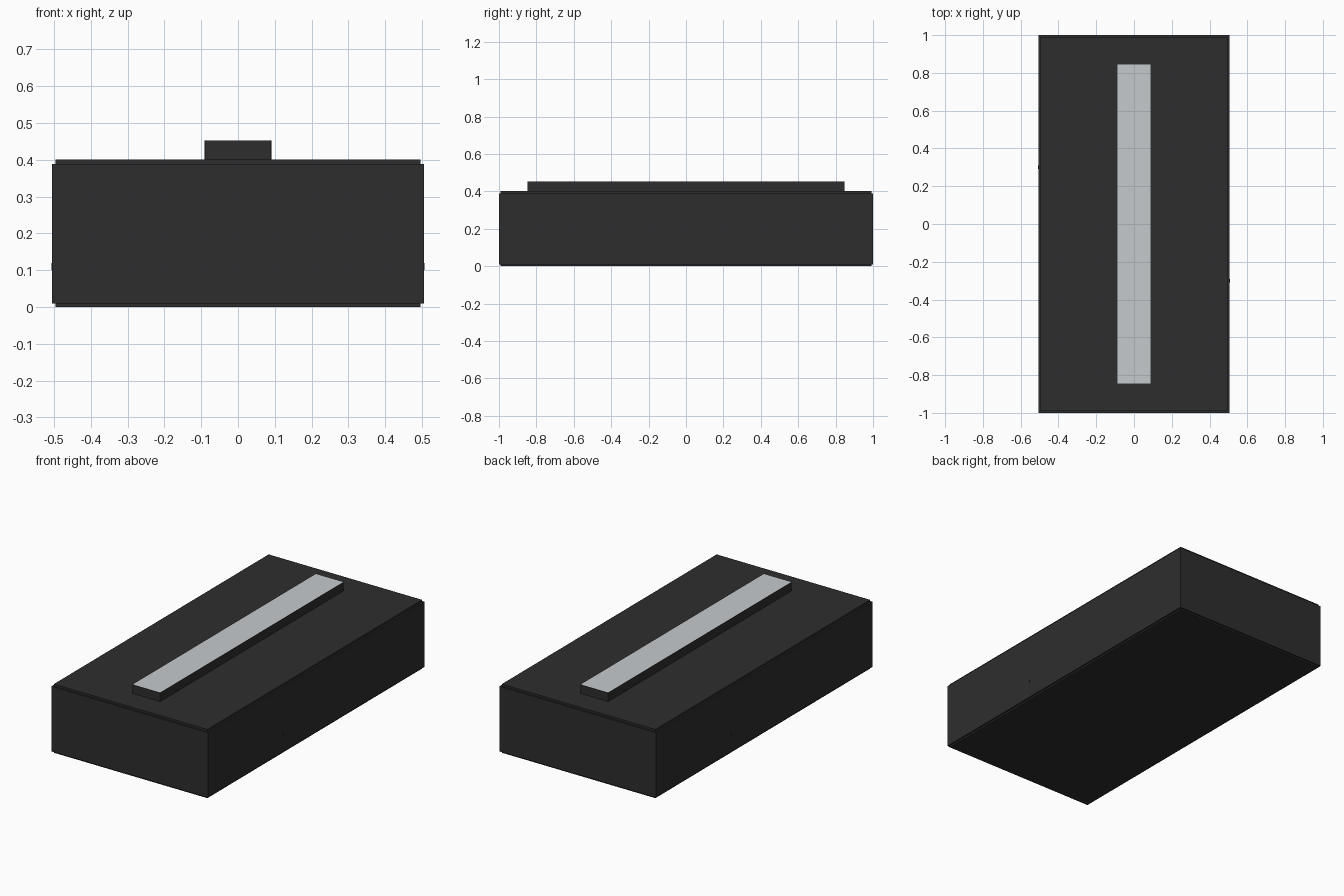
import bpy, bmesh, math
from mathutils import Matrix

if "Cube" in bpy.data.objects:
    bpy.data.objects.remove(bpy.data.objects["Cube"])


def material(name, rgb):
    m = bpy.data.materials.new(name)
    m.diffuse_color = (*rgb, 1.0)
    m.use_nodes = True
    m.node_tree.nodes["Principled BSDF"].inputs["Base Color"].default_value = m.diffuse_color
    return m


dark = material("charcoal", (0.027, 0.027, 0.027))
light = material("pale_grey", (0.56, 0.59, 0.61))


def finish(name, bm, mats):
    me = bpy.data.meshes.new(name)
    bm.to_mesh(me)
    bm.free()
    for m in mats:
        me.materials.append(m)
    ob = bpy.data.objects.new(name, me)
    bpy.context.collection.objects.link(ob)
    return ob


def box_bm(hx, hy, z0, z1):
    bm = bmesh.new()
    bmesh.ops.create_cube(bm, size=1.0)
    for v in bm.verts:
        v.co.x *= 2 * hx
        v.co.y *= 2 * hy
        v.co.z = z1 if v.co.z > 0 else z0
    return bm


# case: wide body with a stepped lip around the top and the bottom
bm = box_bm(0.505, 1.0, 0.009, 0.389)
for sign, depth in ((1, 0.012), (-1, 0.009)):
    cap = [f for f in bm.faces if f.normal.z * sign > 0.9]
    bmesh.ops.inset_region(bm, faces=cap, thickness=0.013)
    ext = bmesh.ops.extrude_discrete_faces(bm, faces=cap)
    bmesh.ops.translate(bm, verts=ext["faces"][0].verts, vec=(0, 0, sign * depth))
    bm.normal_update()
finish("case", bm, [dark])

# raised bar with a pale strip on its top, corners slightly rounded
bm = box_bm(0.091, 0.848, 0.40, 0.452)
upright = [e for e in bm.edges if abs(e.verts[0].co.z - e.verts[1].co.z) > 0.01]
bmesh.ops.bevel(bm, geom=upright, offset=0.004, segments=2, affect='EDGES', profile=0.5)
bm.normal_update()
top = [f for f in bm.faces if f.normal.z > 0.9]
bmesh.ops.inset_region(bm, faces=top, thickness=0.0015)
for f in top:
    f.material_index = 1
finish("light_bar", bm, [dark, light])

# tiny round studs low on the long sides
for side, label in ((1, "right"), (-1, "left")):
    bm = bmesh.new()
    bmesh.ops.create_cone(
        bm, cap_ends=True, segments=16, radius1=0.009, radius2=0.009, depth=0.004,
        matrix=Matrix.Translation((side * 0.505, -0.3 * side, 0.11))
        @ Matrix.Rotation(math.pi / 2, 4, 'Y'))
    finish(label + "_stud", bm, [dark])
